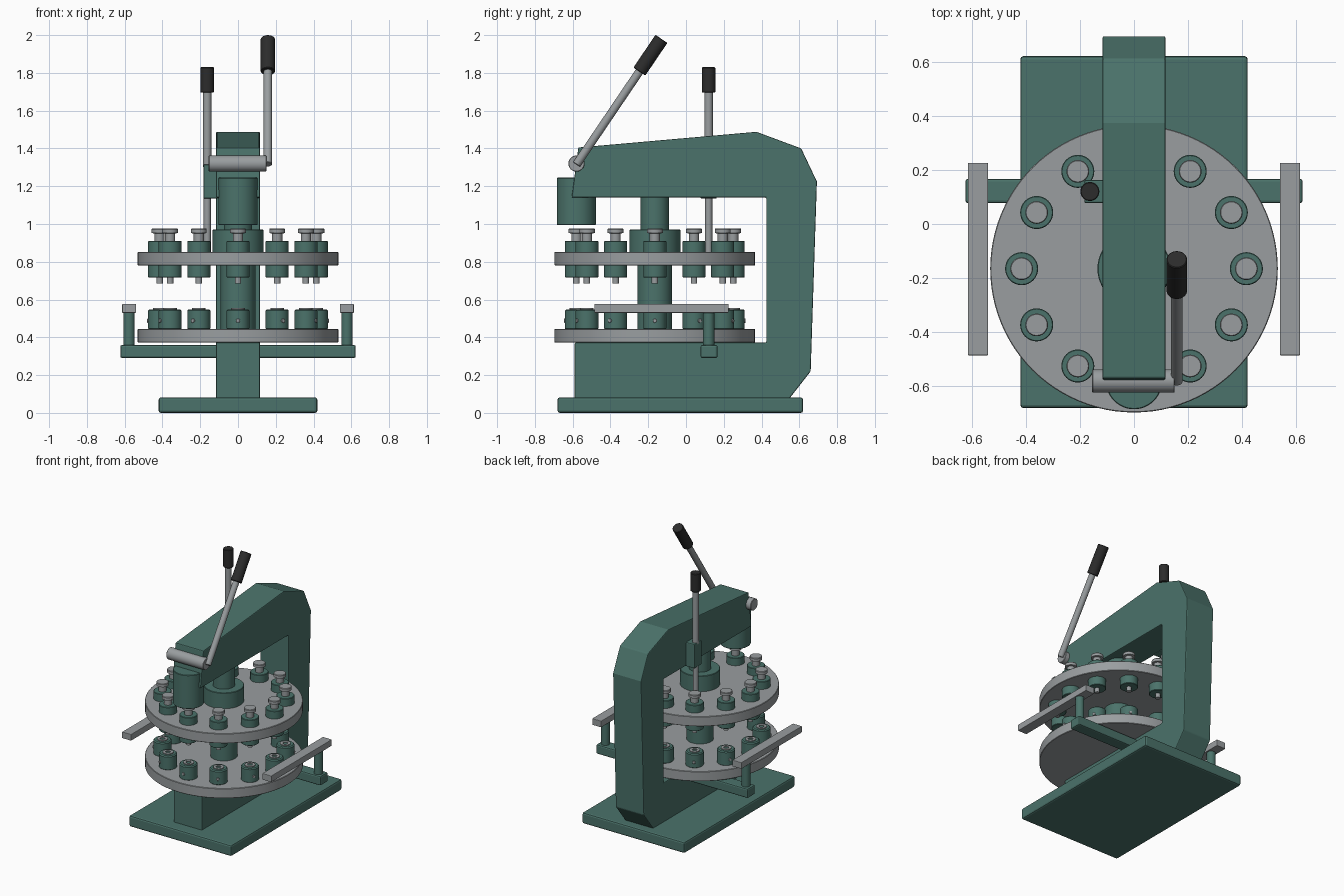
import bpy, bmesh
from math import sin, cos, pi, radians
from mathutils import Vector

if "Cube" in bpy.data.objects:
    bpy.data.objects.remove(bpy.data.objects["Cube"])


def material(name, rgb):
    m = bpy.data.materials.new(name)
    m.diffuse_color = (*rgb, 1)
    m.use_nodes = True
    m.node_tree.nodes["Principled BSDF"].inputs["Base Color"].default_value = m.diffuse_color
    return m


TEAL = material("teal_paint", (0.07, 0.17, 0.145))
BLACK = material("black_rubber", (0.025, 0.025, 0.025))
STEEL = material("steel", (0.32, 0.34, 0.35))


def finish(name, bm, mat, loc=(0, 0, 0), bevel=0.0, smooth=False):
    bmesh.ops.recalc_face_normals(bm, faces=bm.faces[:])
    me = bpy.data.meshes.new(name)
    bm.to_mesh(me)
    bm.free()
    me.materials.append(mat)
    if smooth:
        me.polygons.foreach_set("use_smooth", [True] * len(me.polygons))
        me.set_sharp_from_angle(angle=radians(35))
    ob = bpy.data.objects.new(name, me)
    ob.location = loc
    bpy.context.scene.collection.objects.link(ob)
    if bevel:
        b = ob.modifiers.new("bevel", 'BEVEL')
        b.width, b.segments, b.limit_method = bevel, 2, 'ANGLE'
    return ob


def box(name, lo, hi, mat, bevel=0.008):
    lo, hi = Vector(lo), Vector(hi)
    bm = bmesh.new()
    bmesh.ops.create_cube(bm, size=1)
    bmesh.ops.scale(bm, vec=hi - lo, verts=bm.verts[:])
    return finish(name, bm, mat, (lo + hi) / 2, bevel)


def lathe(name, profile, loc, mat, segs=32):
    """Revolve (radius, z) points round z and cap both ends."""
    bm = bmesh.new()
    rings = [[bm.verts.new((r * cos(2 * pi * i / segs), r * sin(2 * pi * i / segs), z))
              for i in range(segs)] for r, z in profile]
    for a, b in zip(rings, rings[1:]):
        for i in range(segs):
            j = (i + 1) % segs
            bm.faces.new((a[i], a[j], b[j], b[i]))
    bm.faces.new(rings[0])
    bm.faces.new(rings[-1])
    return finish(name, bm, mat, loc, smooth=True)


def post(name, x, y, r, z0, z1, mat, segs=32, c=0.003):
    """Upright cylinder with small chamfers."""
    return lathe(name, [(r - c, z0), (r, z0 + c), (r, z1 - c), (r - c, z1)], (x, y, 0), mat, segs)


def rod(name, a, b, r, mat, segs=24, c=0.003):
    """Cylinder between two points."""
    a, b = Vector(a), Vector(b)
    d = b - a
    h = d.length
    ob = lathe(name, [(r - c, 0), (r, c), (r, h - c), (r - c, h)], a, mat, segs)
    ob.rotation_euler = d.to_track_quat('Z', 'Y').to_euler()
    return ob


# Base plate and C-shaped frame
box("base_plate", (-0.42, -0.68, 0), (0.42, 0.62, 0.082), TEAL, 0.012)
side = [(-0.59, 0.07), (0.543, 0.07), (0.66, 0.22), (0.693, 1.225), (0.61, 1.40), (0.373, 1.488),
        (-0.57, 1.405), (-0.605, 1.14), (0.425, 1.14), (0.425, 0.372), (-0.59, 0.372)]
bm = bmesh.new()
face = bm.faces.new([bm.verts.new((-0.116, y, z)) for y, z in side])
ext = bmesh.ops.extrude_face_region(bm, geom=[face])
bmesh.ops.translate(bm, vec=(0.232, 0, 0),
                    verts=[v for v in ext["geom"] if isinstance(v, bmesh.types.BMVert)])
finish("c_frame", bm, TEAL, bevel=0.006)

# Central column, hub and the two turret discs
CY, DISC_R, RING_R = -0.165, 0.531, 0.415
post("lower_column", 0, CY, 0.092, 0.36, 0.80, TEAL)
post("turret_hub", 0, CY, 0.135, 0.85, 0.97, TEAL, 48)
post("upper_shaft", 0, CY, 0.075, 0.95, 1.15, TEAL)
post("lower_disc", 0, CY, DISC_R, 0.372, 0.445, STEEL, 96)
post("upper_disc", 0, CY, DISC_R, 0.78, 0.853, STEEL, 96)

# Twelve tool stations: punch above, die below
for k in range(12):
    a = k * pi / 6
    dx, dy = cos(a), sin(a)
    x, y, n = RING_R * dx, CY + RING_R * dy, f"_{k + 1:02d}"
    post("punch_collar" + n, x, y, 0.061, 0.85, 0.91, TEAL)
    post("punch_guide" + n, x, y, 0.061, 0.717, 0.785, TEAL)
    lathe("punch" + n, [(0.017, 0.685), (0.017, 0.72), (0.027, 0.90), (0.027, 0.95),
                        (0.042, 0.952), (0.042, 0.972), (0.039, 0.976)], (x, y, 0), STEEL, 24)
    post("die_holder" + n, x, y, 0.061, 0.44, 0.548, TEAL, c=0.007)
    lathe("die_insert" + n, [(0.036, 0.54), (0.036, 0.554), (0.017, 0.554), (0.017, 0.535)],
          (x, y, 0), STEEL, 24)
    rod("die_screw" + n, (x + 0.05 * dx, y + 0.05 * dy, 0.488),
        (x + 0.066 * dx, y + 0.066 * dy, 0.488), 0.011, STEEL, 12, 0.002)

# Cross arm with a work support rail on each side
box("cross_arm", (-0.623, 0.077, 0.29), (0.623, 0.167, 0.36), TEAL, 0.01)
for s, n in ((-1, "left"), (1, "right")):
    post(n + "_rail_post", s * 0.577, 0.12, 0.03, 0.35, 0.54, TEAL)
    x0, x1 = sorted((s * 0.539, s * 0.613))
    box(n + "_support_rail", (x0, -0.485, 0.53), (x1, 0.226, 0.577), STEEL, 0.003)

# Ram housing and operating lever
post("ram_housing", 0, -0.58, 0.104, 0.995, 1.245, TEAL, 48)
rod("lever_shaft", (-0.155, -0.58, 1.32), (0.15, -0.58, 1.32), 0.043, STEEL, 32)
foot, tip = Vector((0.158, -0.58, 1.315)), Vector((0.158, -0.13, 1.98))
neck = foot.lerp(tip, 0.74)
rod("main_lever", foot, neck.lerp(tip, 0.1), 0.022, STEEL)
rod("main_lever_grip", neck, tip, 0.038, BLACK, 32)

# Index lever on the left of the frame
box("index_bracket", (-0.183, 0.077, 1.135), (-0.105, 0.163, 1.315), TEAL, 0.006)
post("index_rod", -0.163, 0.12, 0.019, 0.85, 1.40, STEEL, 24)
post("index_lever", -0.163, 0.12, 0.022, 1.30, 1.71, STEEL, 24)
post("index_grip", -0.163, 0.12, 0.035, 1.695, 1.83, BLACK, 32)
